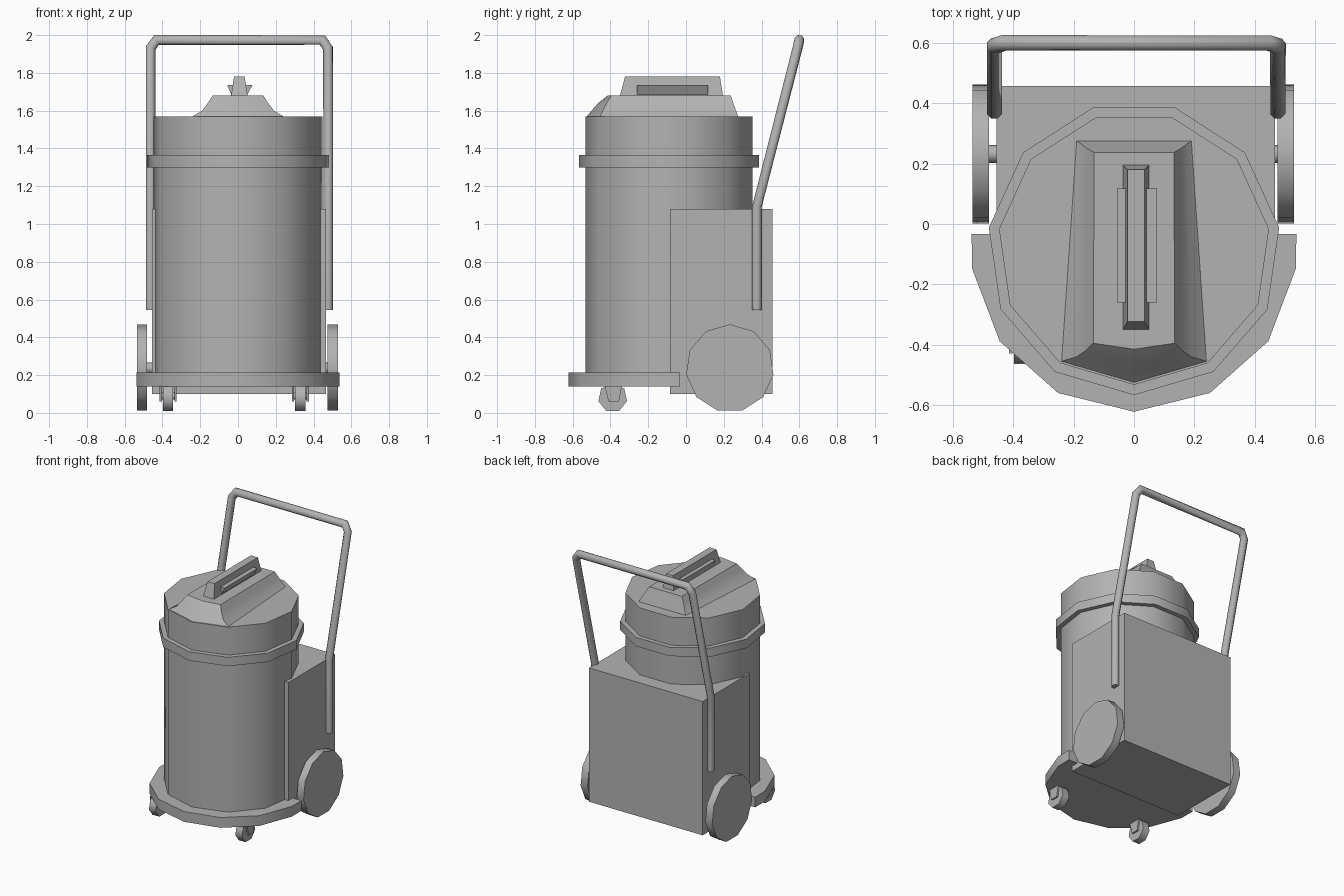
import bpy
import bmesh
from math import cos, sin, pi, radians
from mathutils import Vector

cube = bpy.data.objects.get("Cube")
if cube:
    bpy.data.objects.remove(cube, do_unlink=True)

grey = bpy.data.materials.new("plain_grey")
grey.use_nodes = True
colour = (0.45, 0.45, 0.45, 1)
grey.diffuse_color = colour
grey.node_tree.nodes["Principled BSDF"].inputs["Base Color"].default_value = colour

DRUM_Y = -0.081


def loft(name, rings, angle=40):
    """Skin a closed solid through rings with equal point counts."""
    bm = bmesh.new()
    loops = [[bm.verts.new(p) for p in ring] for ring in rings]
    n = len(loops[0])
    for a, b in zip(loops, loops[1:]):
        for i in range(n):
            j = (i + 1) % n
            bm.faces.new((a[i], a[j], b[j], b[i]))
    bm.faces.new(loops[0][::-1])
    bm.faces.new(loops[-1])
    bmesh.ops.recalc_face_normals(bm, faces=bm.faces)
    mesh = bpy.data.meshes.new(name)
    bm.to_mesh(mesh)
    bm.free()
    mesh.shade_smooth()
    mesh.set_sharp_from_angle(angle=radians(angle))
    mesh.materials.append(grey)
    obj = bpy.data.objects.new(name, mesh)
    bpy.context.collection.objects.link(obj)
    return obj


def rect(x0, x1, y0, y1, z):
    return [(x0, y0, z), (x1, y0, z), (x1, y1, z), (x0, y1, z)]


def box(name, x0, x1, y0, y1, z0, z1):
    return loft(name, [rect(x0, x1, y0, y1, z) for z in (z0, z1)])


def disc(name, radius, z0, z1, sides=11):
    """Upright polygonal cylinder with one corner facing the front."""
    steps = [2 * pi * i / sides for i in range(sides)]
    return loft(name, [[(radius * sin(t), DRUM_Y - radius * cos(t), z) for t in steps]
                       for z in (z0, z1)])


def wheel(name, x0, x1, y, z, radius, sides):
    steps = [2 * pi * i / sides for i in range(sides)]
    return loft(name, [[(x, y + radius * sin(t), z + radius * cos(t)) for t in steps]
                       for x in (x0, x1)], 60)


# Drum, clamping ring and motor box
disc("drum", 0.452, 0.2, 1.57)
disc("clamp_ring", 0.486, 1.30, 1.365)
box("motor_box", -0.455, 0.467, -0.085, 0.457, 0.1, 1.08)

# Front half-round base plate
sweep = [2 * pi * i / 13 for i in range(-3, 4)]
arc = [(0.541 * sin(t), DRUM_Y - 0.541 * cos(t)) for t in sweep]
arc = [(-0.538, -0.033)] + arc + [(0.538, -0.033)]
loft("base_plate", [[(x, y, z) for x, y in arc] for z in (0.14, 0.215)])

# Raised lid with flared flanks and a pointed nose
# columns: height, back half width, front half width, back y, shoulder y, nose y
lid = [
    (1.57, 0.19, 0.24, 0.275, -0.455, -0.525),
    (1.60, 0.175, 0.19, 0.265, -0.44, -0.5),
    (1.64, 0.155, 0.16, 0.25, -0.42, -0.465),
    (1.68, 0.132, 0.135, 0.237, -0.395, -0.415),
]
loft("lid_hump", [[(b, back, z), (-b, back, z), (-f, front, z), (0, nose, z), (f, front, z)]
                  for z, b, f, back, front, nose in lid], 35)

# Lid grip with a flared ledge on both sides
loft("lid_grip", [rect(-0.038, 0.052, -0.352, 0.197, 1.67),
                  rect(-0.021, 0.035, -0.323, 0.18, 1.78)])
loft("grip_ledge", [rect(-0.033, 0.047, -0.26, 0.117, 1.68),
                    rect(-0.057, 0.076, -0.26, 0.117, 1.735)])

# Bent push handle
path = [(-0.463, 0.375, 0.545), (-0.463, 0.375, 1.09), (-0.463, 0.59, 1.93),
        (-0.432, 0.6, 1.974)]
path += [(0.013 - x + 0.001, y, z) for x, y, z in reversed(path)]
points = [Vector(p) for p in path]
rings = []
for i, p in enumerate(points):
    before = (p - points[i - 1]).normalized() if i else (points[1] - p).normalized()
    after = (points[i + 1] - p).normalized() if i < len(points) - 1 else before
    plane = (before + after).normalized()
    # Offset a round section, then slide it onto the mitre plane
    side = Vector((0, 1, 0))
    side = (side - before * side.dot(before)).normalized()
    across = before.cross(side)
    ring = []
    for k in range(8):
        t = 2 * pi * (k + 0.5) / 8
        v = (side * cos(t) + across * sin(t)) * 0.027
        ring.append(p + v - before * (v.dot(plane) / before.dot(plane)))
    rings.append(ring)
loft("push_handle", rings, 50)

# Rear wheels and their axle
wheel("right_rear_wheel", -0.536, -0.481, 0.232, 0.236, 0.233, 11)
wheel("left_rear_wheel", 0.475, 0.53, 0.232, 0.236, 0.233, 11)
wheel("rear_axle", -0.49, 0.49, 0.232, 0.236, 0.03, 8)

# Front casters with forks
for side, x in (("right", -0.37), ("left", 0.33)):
    wheel(side + "_caster_wheel", x - 0.027, x + 0.027, -0.388, 0.08, 0.078, 7)
    wheel(side + "_caster_axle", x - 0.045, x + 0.045, -0.388, 0.09, 0.018, 6)
    for name, a, b in (("outer", -0.045, -0.033), ("inner", 0.033, 0.045)):
        loft(side + "_caster_fork_" + name,
             [rect(x + a, x + b, -0.41, -0.355, 0.06),
              rect(x + a, x + b, -0.43, -0.34, 0.142)])
